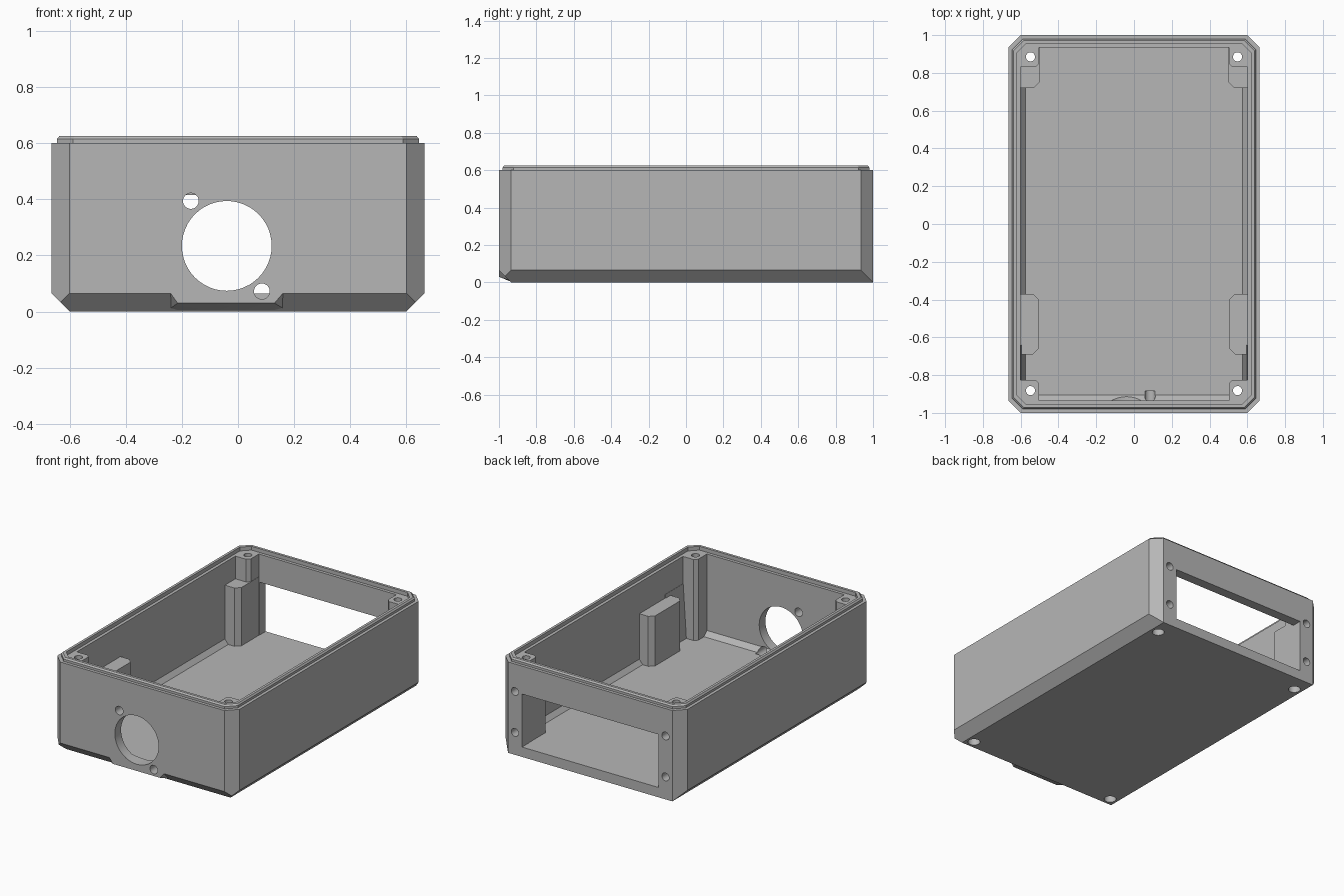
import bpy, bmesh, math
from mathutils import Matrix, Vector

if "Cube" in bpy.data.objects:
    bpy.data.objects.remove(bpy.data.objects["Cube"], do_unlink=True)

grey = bpy.data.materials.new("plain grey")
grey.use_nodes = True
colour = (0.47, 0.47, 0.47, 1)
grey.diffuse_color = colour
grey.node_tree.nodes["Principled BSDF"].inputs["Base Color"].default_value = colour


def to_object(name, bm):
    bmesh.ops.recalc_face_normals(bm, faces=bm.faces)
    mesh = bpy.data.meshes.new(name)
    bm.to_mesh(mesh)
    bm.free()
    mesh.materials.append(grey)
    obj = bpy.data.objects.new(name, mesh)
    bpy.context.collection.objects.link(obj)
    return obj


def hull(name, points):
    """Convex solid around a few points, flat regions merged."""
    bm = bmesh.new()
    for p in points:
        bm.verts.new(p)
    res = bmesh.ops.convex_hull(bm, input=bm.verts)
    loose = [v for v in bm.verts if not v.link_faces]
    bmesh.ops.delete(bm, geom=loose, context="VERTS")
    bmesh.ops.dissolve_limit(bm, angle_limit=0.005, verts=bm.verts, edges=bm.edges)
    return to_object(name, bm)


def octagon(x, y, c, z):
    return [(sx * px, sy * py, z) for sx in (-1, 1) for sy in (-1, 1)
            for px, py in ((x - c, y), (x, y - c))]


def box(x0, x1, y0, y1, z0, z1):
    return [(x, y, z) for x in (x0, x1) for y in (y0, y1) for z in (z0, z1)]


def drill(name, radius, start, end):
    start, end = Vector(start), Vector(end)
    bm = bmesh.new()
    turn = (end - start).to_track_quat("Z", "Y").to_matrix().to_4x4()
    bmesh.ops.create_cone(bm, cap_ends=True, segments=48, radius1=radius, radius2=radius,
                          depth=(end - start).length,
                          matrix=Matrix.Translation((start + end) / 2) @ turn)
    return to_object(name, bm)


def combine(target, tool, operation):
    """Boolean the tool into the target, then discard the tool."""
    mod = target.modifiers.new("join", "BOOLEAN")
    mod.operation, mod.solver, mod.object = operation, "EXACT", tool
    graph = bpy.context.evaluated_depsgraph_get()
    graph.update()
    mesh = bpy.data.meshes.new_from_object(target.evaluated_get(graph))
    target.modifiers.clear()
    target.data = mesh
    bpy.data.objects.remove(tool, do_unlink=True)


def add(tool):
    combine(body, tool, "UNION")


def cut(tool):
    combine(body, tool, "DIFFERENCE")


# Outer shell: chamfered corners and bottom, with a square lower back edge
C = 0.065
W = 0.665
shell = octagon(W, 1, C, 0.6)
shell += [p for p in octagon(W, 1, C, C)]
for s in (-1, 1):
    shell += [(s * 0.6, C - 1, 0), (s * 0.6, 1, 0), (s * (0.6 + C / 2), C / 2 - 1, C / 2)]
body = hull("enclosure_body", shell)

# Thickened pad below the round front opening
pad = []
for wide, narrow in ((-0.24, -0.215), (0.16, 0.13)):
    pad += [(wide, -1, C), (narrow, -1, 0.03), (narrow, -0.93, 0.001),
            (wide, -0.945, 0.012), (wide, -0.9, 0.1), (wide, -1, 0.1)]
add(hull("front_pad", pad))

# Hollow interior with sloped lower edges on three sides
cut(hull("cavity", box(-0.575, 0.575, -0.905, 0.935, C, C)
         + box(-0.6, 0.6, -0.935, 0.935, 0.095, 0.8)))

# Raised lip around the top
lip = hull("lip", octagon(0.645, 0.98, 0.057, 0.58) + octagon(0.645, 0.98, 0.057, 0.615)
           + octagon(0.637, 0.972, 0.055, 0.625))
combine(lip, hull("lip_core", octagon(0.62, 0.955, 0.05, 0.5)
                  + octagon(0.62, 0.955, 0.05, 0.7)), "DIFFERENCE")
add(lip)


def column(name, s, inner, y0, y1, top, c0, c1):
    """Pillar against a side wall, with chamfers at its two inner corners."""
    outline = [(0.615, y0), (inner + c0, y0), (inner, y0 + c0),
               (inner, y1 - c1), (inner + c1, y1), (0.615, y1)]
    add(hull(name, [(s * x, y, z) for x, y in outline for z in (0.05, top)]))


for s in (-1, 1):
    # Steep rib between the front block and front post
    add(hull("wall_rib", [(s * x, y, z) for y in (-0.85, -0.64)
                          for x, z in ((0.61, 0.05), (0.575, 0.05), (0.575, C),
                                       (0.598, 0.42), (0.61, 0.42))]))
    column("front_block", s, 0.505, -0.69, -0.37, 0.395, 0.03, 0.03)
    column("back_block", s, 0.5, 0.72, 0.945, 0.45, 0.03, 0)
    column("back_post", s, 0.502, 0.83, 0.946, 0.6, 0.02, 0)
    column("front_post", s, 0.502, -0.946, -0.825, 0.6, 0, 0.02)

# Rectangular back window
cut(hull("window", box(-0.498, 0.498, 0.93, 1.1, C, 0.415)))

# Round front opening with its two fixing holes
for x, z, r in ((-0.04, 0.234, 0.16), (-0.168, 0.394, 0.028), (0.085, 0.072, 0.028)):
    cut(drill("front_hole", r, (x, -1.1, z), (x, -0.885, z)))

# Corner screw bores, their lower recesses, and the back screw holes
for s in (-1, 1):
    for y in (-0.882, 0.885):
        x = s * 0.548
        cut(drill("screw_bore", 0.024, (x, y, -0.1), (x, y, 0.8)))
        cut(drill("screw_recess", 0.037, (x, y, -0.1), (x, y, 0.06)))
    for z in (0.148, 0.418):
        cut(drill("back_screw_hole", 0.026, (s * 0.55, 0.8, z), (s * 0.55, 1.1, z)))

# Smooth bores, crisp edges
bpy.ops.object.select_all(action="DESELECT")
body.select_set(True)
bpy.context.view_layer.objects.active = body
bpy.ops.object.shade_smooth_by_angle(angle=math.radians(20))
